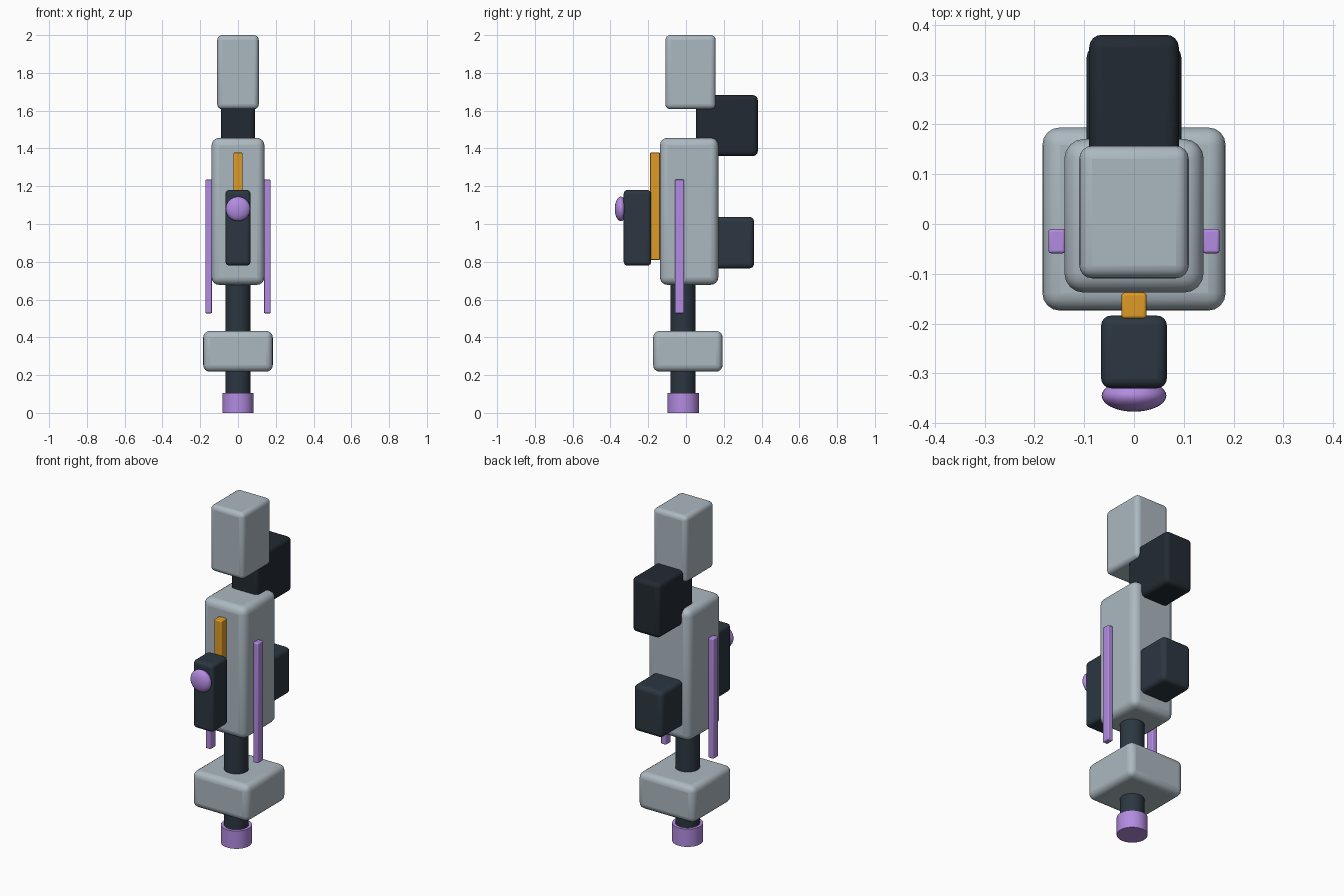
import bpy, math

if "Cube" in bpy.data.objects:
    bpy.data.objects.remove(bpy.data.objects["Cube"])

def material(name, rgb):
    m = bpy.data.materials.new(name)
    m.diffuse_color = (*rgb, 1)
    m.use_nodes = True
    m.node_tree.nodes["Principled BSDF"].inputs["Base Color"].default_value = m.diffuse_color
    return m

GREY = material("pale_grey", (0.41, 0.48, 0.53))
DARK = material("dark_slate", (0.025, 0.038, 0.053))
BLACK = material("deep_slate", (0.016, 0.023, 0.032))
PURPLE = material("purple", (0.45, 0.26, 0.75))
ORANGE = material("orange", (0.73, 0.33, 0.02))

def finish(name, mat):
    ob = bpy.context.object
    ob.name = name
    ob.data.materials.append(mat)
    bpy.ops.object.shade_smooth_by_angle(angle=math.radians(35))
    return ob

def box(name, xs, ys, zs, bevel, mat):
    """Rounded box given its extents on each axis."""
    ext = (xs, ys, zs)
    bpy.ops.mesh.primitive_cube_add(size=1, location=[(a + b) / 2 for a, b in ext])
    bpy.context.object.scale = [b - a for a, b in ext]
    bpy.ops.object.transform_apply(location=False, rotation=False, scale=True)
    mod = bpy.context.object.modifiers.new("round", 'BEVEL')
    mod.width, mod.segments = bevel, 4
    return finish(name, mat)

def cylinder(name, r, z0, z1, mat):
    bpy.ops.mesh.primitive_cylinder_add(vertices=48, radius=r, depth=z1 - z0,
                                        location=(0, -0.015, (z0 + z1) / 2))
    return finish(name, mat)

# Foot and shaft
cylinder("foot_cap", 0.083, 0, 0.105, PURPLE)
cylinder("shaft", 0.066, 0.09, 0.75, DARK)

# Pale rounded blocks
box("lower_block", (-0.184, 0.184), (-0.174, 0.194), (0.218, 0.434), 0.035, GREY)
box("main_body", (-0.14, 0.14), (-0.138, 0.171), (0.678, 1.456), 0.04, GREY)
box("head_block", (-0.11, 0.11), (-0.109, 0.157), (1.608, 2.0), 0.026, GREY)

# Dark blocks on the back
box("upper_back_block", (-0.09, 0.09), (0.053, 0.38), (1.36, 1.682), 0.025, BLACK)
box("lower_back_block", (-0.095, 0.095), (0.1, 0.36), (0.765, 1.038), 0.025, DARK)

# Front strip, front box and its lens
box("front_strip", (-0.025, 0.025), (-0.19, -0.138), (0.81, 1.378), 0.006, ORANGE)
box("front_box", (-0.066, 0.066), (-0.33, -0.184), (0.78, 1.18), 0.02, DARK)
bpy.ops.mesh.primitive_uv_sphere_add(segments=32, ring_count=16, radius=1,
                                     location=(0, -0.345, 1.08))
bpy.context.object.scale = (0.065, 0.032, 0.065)
bpy.ops.object.transform_apply(location=False, rotation=False, scale=True)
finish("front_lens", PURPLE)

# Side strips
for side, s in (("left", -1), ("right", 1)):
    box(f"{side}_side_strip", sorted((s * 0.138, s * 0.172)), (-0.059, -0.01),
        (0.527, 1.235), 0.006, PURPLE)
